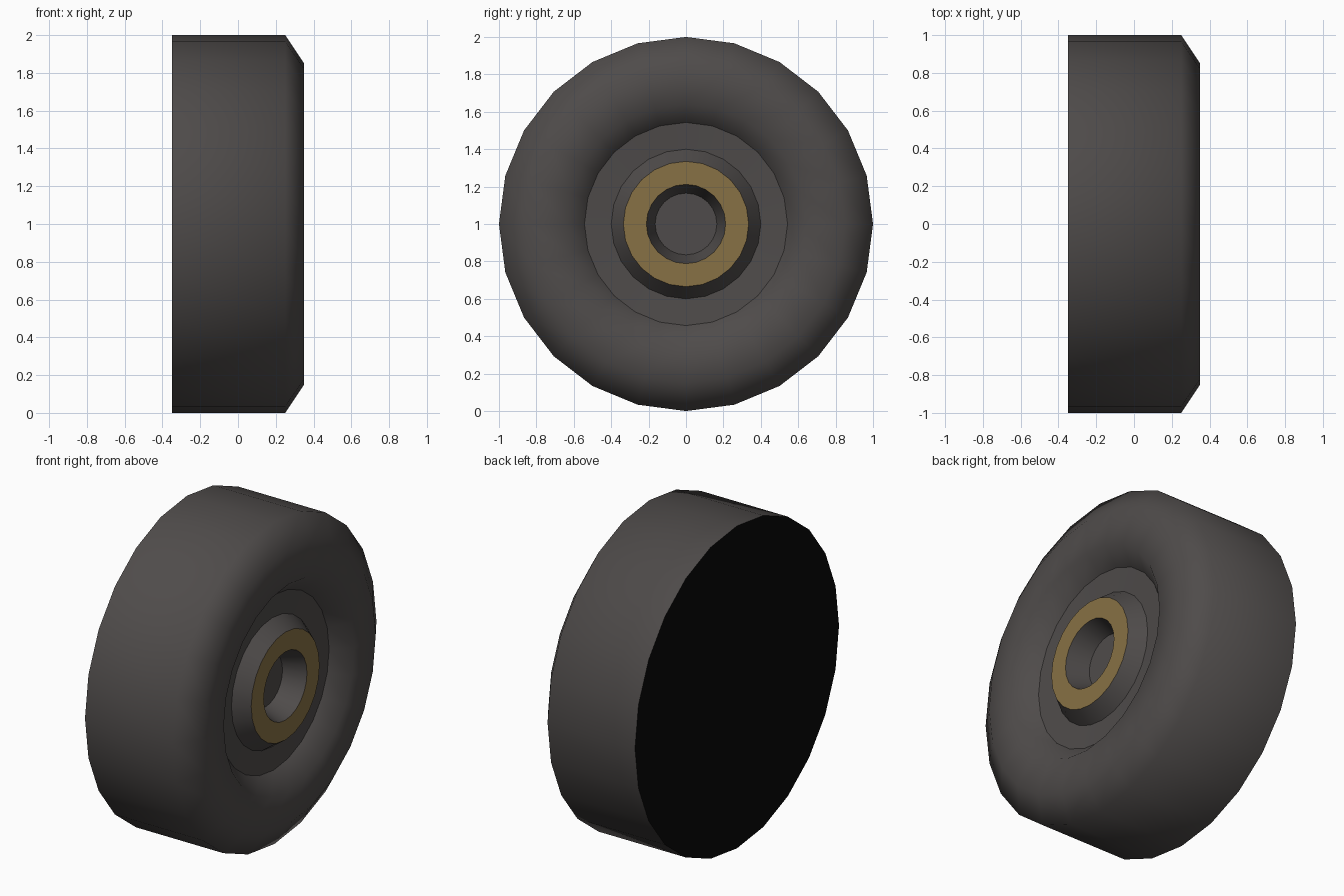
import bpy, bmesh, math

if "Cube" in bpy.data.objects:
    bpy.data.objects.remove(bpy.data.objects["Cube"])

SIDES = 24


def material(name, rgb):
    m = bpy.data.materials.new(name)
    m.diffuse_color = (*rgb, 1)
    m.use_nodes = True
    m.node_tree.nodes["Principled BSDF"].inputs["Base Color"].default_value = m.diffuse_color
    return m


rubber = material("dark warm grey", (0.078, 0.071, 0.069))
brass = material("dull gold", (0.245, 0.165, 0.058))
black = material("black", (0.003, 0.003, 0.003))


def lathe(name, profile, mat, smooth=True, cap=False):
    """Spin (x, radius) points around the x axis, outside first; optionally close the last ring."""
    bm = bmesh.new()
    rings = []
    for x, r in profile:
        ring = []
        for i in range(SIDES):
            a = 2 * math.pi * i / SIDES
            ring.append(bm.verts.new((x, r * math.cos(a), 1 + r * math.sin(a))))
        rings.append(ring)
    for a, b in zip(rings, rings[1:]):
        for i in range(SIDES):
            j = (i + 1) % SIDES
            f = bm.faces.new((a[i], a[j], b[j], b[i]))
            f.smooth = smooth
    if cap:
        bm.faces.new(rings[-1])
    me = bpy.data.meshes.new(name)
    bm.to_mesh(me)
    bm.free()
    me.materials.append(mat)
    ob = bpy.data.objects.new(name, me)
    bpy.context.collection.objects.link(ob)
    return ob


# Tyre: flat tread, rounded shoulder and bulging side wall
lathe("tyre", [(-0.35, 1), (0.25, 1), (0.35, 0.85), (0.35, 0.64), (0.245, 0.543)], rubber)

# Flat rim disc inside the tyre
lathe("rim_disc", [(0.245, 0.543), (0.235, 0.40)], rubber)

# Raised hub: sloped collar, gold ring, hollow bore with a floor
lathe("hub_collar", [(0.235, 0.40), (0.325, 0.335)], rubber)
lathe("hub_ring", [(0.325, 0.335), (0.325, 0.212)], brass, smooth=False)
lathe("hub_bore", [(0.325, 0.212), (0.19, 0.165)], rubber)
lathe("bore_floor", [(0.19, 0.165), (0.19, 0.08)], rubber, smooth=False, cap=True)

# Flat black back of the wheel
back = lathe("back_plate", [(-0.35, 1)], black, smooth=False, cap=True)
back.data.flip_normals()
